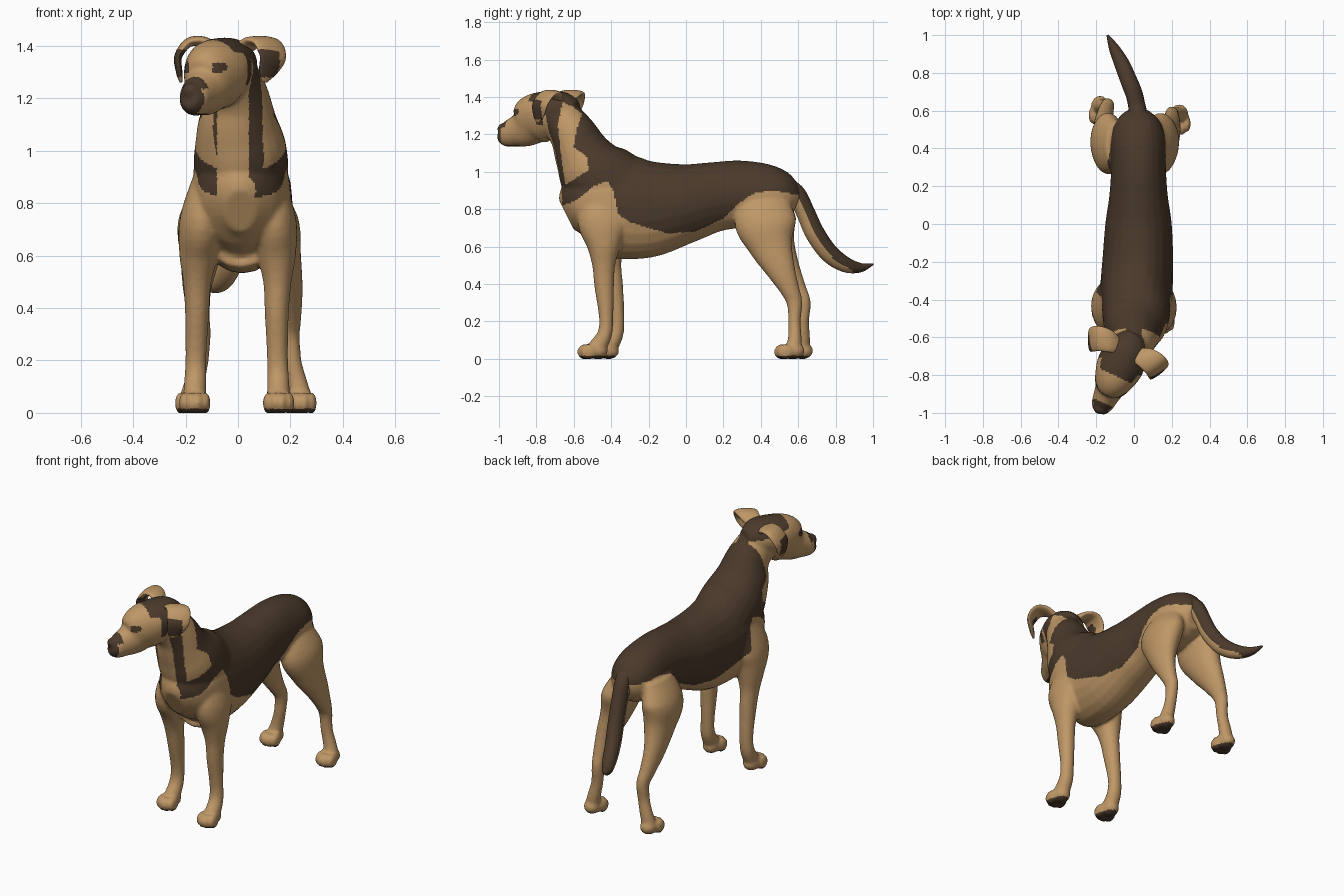
import bpy, bmesh, math
from mathutils import Vector, Matrix

if "Cube" in bpy.data.objects:
    bpy.data.objects.remove(bpy.data.objects["Cube"])


def material(name, rgb):
    m = bpy.data.materials.new(name)
    m.use_nodes = True
    m.diffuse_color = (*rgb, 1)
    m.node_tree.nodes["Principled BSDF"].inputs["Base Color"].default_value = (*rgb, 1)
    return m


TAN, DARK = 0, 1
COATS = [material("tan fur", (0.52, 0.31, 0.135)), material("dark brown fur", (0.07, 0.042, 0.024))]

# Head frame: the head is turned towards the right shoulder
HEAD = Vector((-.05, -.70, 0))
FORWARD = Vector((-.42, -.908, 0)).normalized()
LEFT = Vector((.908, -.42, 0)).normalized()
UP = Vector((0, 0, 1))
X = Vector((1, 0, 0))


def head_point(s, f, z):
    return HEAD + LEFT * s + FORWARD * f + UP * z


def head_local(p):
    d = p - HEAD
    return d.dot(LEFT), d.dot(FORWARD), p.z


def spline(rows, steps):
    """Catmull-Rom through rows of any width."""
    rows = [Vector(r) for r in rows]
    ext = [rows[0]] + rows + [rows[-1]]
    out = []
    for a, b, c, d in zip(ext, ext[1:], ext[2:], ext[3:]):
        for i in range(steps):
            t = i / steps
            out.append((b * 2 + (c - a) * t + (a * 2 - b * 5 + c * 4 - d) * t * t
                        + (b * 3 - a - c * 3 + d) * t ** 3) / 2)
    return out + [rows[-1]]


def tube(bm, rows, side=X, steps=5, sides=24):
    """Loft of ellipses; each row is x, y, z, half width along side, half depth."""
    rows = spline(rows, steps)
    pts = [Vector(r[:3]) for r in rows]
    rings = []
    for i, r in enumerate(rows):
        t = (pts[min(i + 1, len(pts) - 1)] - pts[max(i - 1, 0)]).normalized()
        u = (side - t * side.dot(t)).normalized()
        v = t.cross(u)
        angles = [math.tau * k / sides for k in range(sides)]
        rings.append([bm.verts.new(pts[i] + u * r[3] * math.cos(a) + v * r[4] * math.sin(a)) for a in angles])
    faces = [bm.faces.new(rings[0][::-1]), bm.faces.new(rings[-1])]
    for p, q in zip(rings, rings[1:]):
        for k in range(sides):
            n = (k + 1) % sides
            faces.append(bm.faces.new((p[k], p[n], q[n], q[k])))
    bmesh.ops.recalc_face_normals(bm, faces=faces)


def ball(bm, center, size):
    m = Matrix.Translation(center) @ Matrix.Diagonal((*size, 1))
    bmesh.ops.create_uvsphere(bm, u_segments=16, v_segments=10, radius=1, matrix=m)


def finish(name, bm, rule, voxel=0):
    """Make the object, fuse its lofts if asked, and colour faces by rule."""
    mesh = bpy.data.meshes.new(name)
    bm.to_mesh(mesh)
    bm.free()
    obj = bpy.data.objects.new(name, mesh)
    bpy.context.collection.objects.link(obj)
    if voxel:
        fuse = obj.modifiers.new("fuse", 'REMESH')
        fuse.mode = 'VOXEL'
        fuse.voxel_size = voxel
        soft = obj.modifiers.new("soften", 'SMOOTH')
        soft.factor = .5
        soft.iterations = 6
        graph = bpy.context.evaluated_depsgraph_get()
        mesh = bpy.data.meshes.new_from_object(obj.evaluated_get(graph))
        obj.modifiers.clear()
        obj.data = mesh
    mesh.materials.clear()
    for m in COATS:
        mesh.materials.append(m)
    for v in mesh.vertices:
        v.co.z = max(v.co.z, 0)
    for p in mesh.polygons:
        p.use_smooth = True
        p.material_index = DARK if rule(p.center, p.normal) else TAN


def inside(poly, y, z):
    hit = False
    for (ay, az), (by, bz) in zip(poly, poly[1:] + poly[:1]):
        if (az > z) != (bz > z) and y < ay + (z - az) / (bz - az) * (by - ay):
            hit = not hit
    return hit


# Coat markings as side outlines (y, z)
SADDLE = [(.7, .86), (.58, .88), (.45, .9), (.35, .88), (.27, .82), (.2, .75), (.05, .68), (-.1, .67),
          (-.3, .73), (-.36, .77), (-.39, .9), (-.42, .95), (-.5, .92), (-.58, .85), (-.66, .82),
          (-.67, .95), (-.72, 1.15), (-.75, 1.3), (-.8, 1.5), (.7, 1.5)]
NECK_PATCH = [(-.645, .93), (-.52, 1.01), (-.53, 1.08), (-.6, 1.13), (-.585, 1.22), (-.55, 1.33),
              (-.66, 1.37), (-.685, 1.25), (-.67, 1.1)]


def body_rule(p, n):
    s, f, z = head_local(p)
    if z < .016:
        return True  # paw pads
    if z > 1.12 and f > .02:  # face
        nose = z > 1.14 and (f > .3 or (f > .27 and z > 1.235))
        lips = f > .2 and z < 1.142
        eye = f < .22 and ((abs(s) - .066) / .024) ** 2 + ((z - 1.318) / .021) ** 2 < 1
        brow = f < .115 and z > 1.405 - .3 * abs(s)
        temple = f < .06 and abs(s) > .075 and z > 1.25
        return nose or lips or eye or brow or temple
    if p.y < -.5 and z < 1.28 and n.y < -.3 and abs(p.x + .02) < .06:
        return False  # throat and breast
    if inside(NECK_PATCH, p.y, z) and abs(p.x) > .04:
        return False
    return inside(SADDLE, p.y, z)


body = bmesh.new()
# Torso
tube(body, [(.01, -.64, .77, .06, .09), (.01, -.585, .795, .14, .17), (.01, -.48, .825, .185, .25),
            (.012, -.36, .815, .192, .28), (.02, -.2, .802, .188, .262), (.024, 0, .832, .176, .213),
            (.024, .15, .865, .155, .187), (.024, .3, .88, .145, .18), (.022, .45, .867, .145, .165),
            (.02, .54, .84, .115, .125), (.02, .59, .82, .06, .07)])
# Neck
tube(body, [(.01, -.37, .89, .18, .22), (.01, -.485, .99, .178, .2), (0, -.55, 1.09, .157, .156),
            (-.005, -.605, 1.2, .125, .127), (-.035, -.68, 1.3, .107, .11)])
# Skull and muzzle: forward, height, half width, half height
skull = [(-.13, 1.33, .05, .05), (-.07, 1.33, .105, .092), (0, 1.325, .122, .109), (.07, 1.3, .124, .132),
         (.13, 1.27, .106, .136), (.18, 1.232, .082, .103), (.24, 1.212, .067, .08),
         (.29, 1.2, .057, .066), (.325, 1.205, .034, .04)]
tube(body, [(*head_point(0, f, z), a, b) for f, z, a, b in skull], side=LEFT)
ball(body, head_point(0, .307, 1.228), (.036, .03, .032))

# Legs, given for the left side and mirrored with a shifted stance
FRONT = [(.12, -.40, .87, .06, .12), (.138, -.44, .73, .085, .14), (.147, -.44, .6, .074, .09),
         (.15, -.44, .5, .054, .062), (.148, -.437, .38, .046, .052), (.15, -.427, .22, .04, .038),
         (.153, -.435, .13, .042, .04), (.155, -.475, .06, .045, .05)]
HIND = [(.1, .42, .87, .05, .12), (.14, .425, .73, .09, .165), (.165, .455, .6, .076, .118),
        (.192, .505, .48, .055, .08), (.2, .555, .37, .042, .052), (.2, .58, .3, .036, .042),
        (.207, .58, .2, .035, .033), (.225, .582, .12, .038, .036), (.24, .577, .06, .042, .042)]


def leg(rows, sign, back, inward):
    placed = []
    for x, y, z, a, b in rows:
        k = min(max((.75 - z) / .45, 0), 1)
        placed.append((sign * (x - inward * k), y + back * k, z, a, b))
    tube(body, placed)
    # Paw with four toes
    x, y = placed[-1][:2]
    ball(body, (x, y, .042), (.049, .058, .045))
    for i in (-1.5, -.5, .5, 1.5):
        reach = .072 - .017 * abs(i)
        ball(body, (x + i * .027, y - reach, .037), (.02, .045, .042))


leg(FRONT, 1, 0, 0)
leg(FRONT, -1, .06, -.01)
leg(HIND, 1, 0, 0)
leg(HIND, -1, .045, .06)
finish("body", body, body_rule, voxel=.0095)

# Tail with a pale underside
tail = bmesh.new()
tube(tail, [(.02, .53, .93, .05, .045), (.02, .59, .88, .048, .05), (.012, .64, .78, .045, .05),
            (0, .69, .67, .045, .052), (-.03, .765, .565, .044, .05), (-.065, .85, .505, .04, .042),
            (-.105, .93, .487, .028, .026), (-.14, 1, .505, .006, .004)], steps=8, sides=32)
finish("tail", tail, lambda p, n: p.z > .86 or p.y > .89 or n.y + n.z > -.1)

# Folded ears, their flaps facing forward and outward
EAR = [(.045, -.03, 1.38, .04, .022), (.105, -.037, 1.415, .058, .02), (.165, -.027, 1.412, .066, .018),
       (.197, -.003, 1.36, .063, .015), (.185, .015, 1.3, .042, .012), (.175, .02, 1.262, .012, .006)]


def ear_rule(p, n):
    s, f, z = head_local(p)
    return 1.28 < z < 1.385 and f > -.02 and n.dot(FORWARD) > -.5


for name, sign in (("left_ear", 1), ("right_ear", -1)):
    ear = bmesh.new()
    rows = [(*head_point(sign * s, f, z), a, b) for s, f, z, a, b in EAR]
    tube(ear, rows, side=FORWARD * .9 - LEFT * sign * .45, steps=8, sides=32)
    finish(name, ear, ear_rule)
